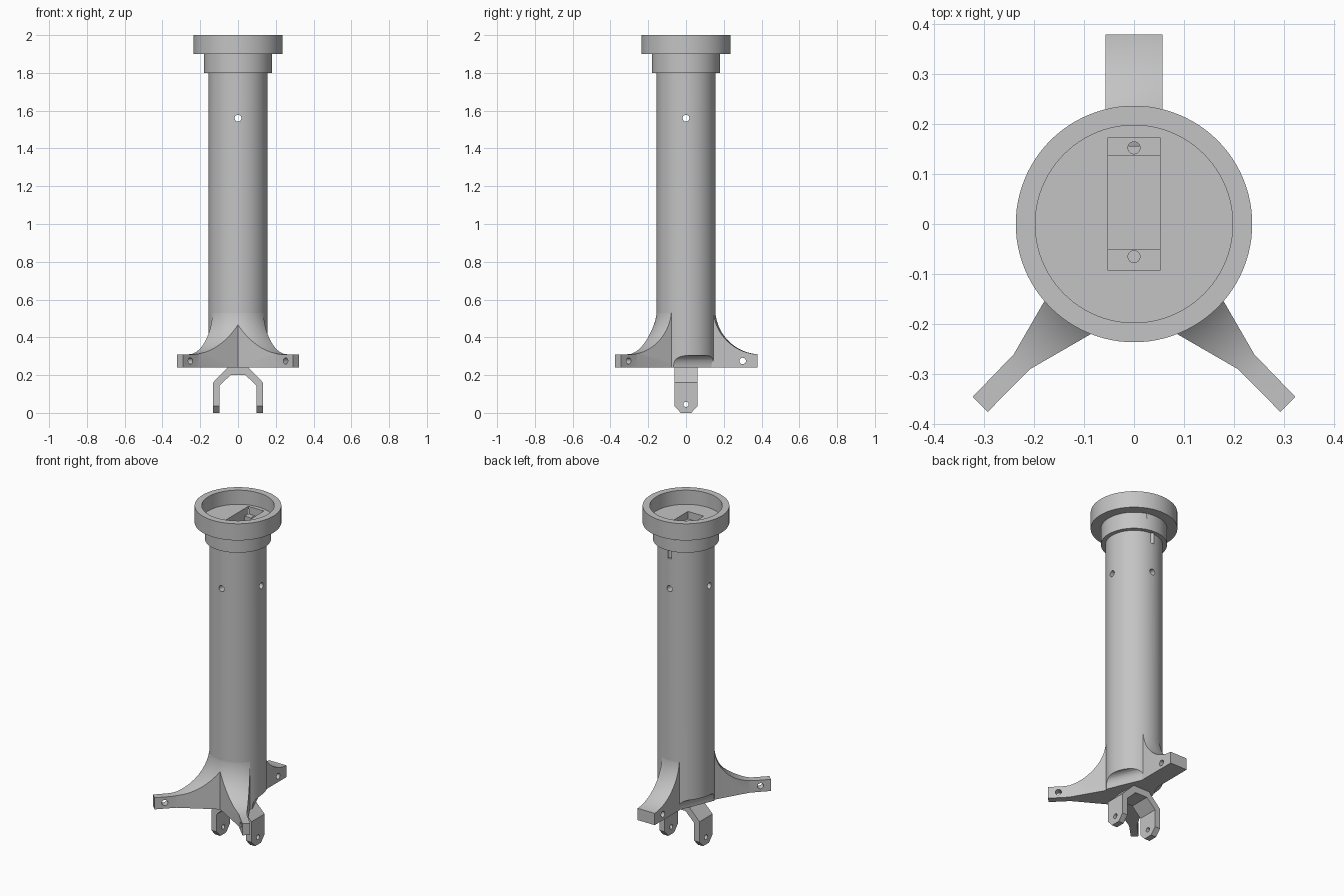
import bpy, bmesh, math
from math import sin, cos, radians, pi
from mathutils import Matrix, Vector

if "Cube" in bpy.data.objects:
    bpy.data.objects.remove(bpy.data.objects["Cube"], do_unlink=True)

grey = bpy.data.materials.new("plain_grey")
grey.use_nodes = True
grey.diffuse_color = (0.55, 0.55, 0.55, 1)
grey.node_tree.nodes["Principled BSDF"].inputs["Base Color"].default_value = (0.55, 0.55, 0.55, 1)


def finish(name, bm):
    bmesh.ops.remove_doubles(bm, verts=bm.verts, dist=1e-5)
    bmesh.ops.recalc_face_normals(bm, faces=bm.faces)
    mesh = bpy.data.meshes.new(name)
    bm.to_mesh(mesh)
    bm.free()
    mesh.materials.append(grey)
    ob = bpy.data.objects.new(name, mesh)
    bpy.context.collection.objects.link(ob)
    return ob


def lathe(name, profile, steps=96):
    bm = bmesh.new()
    vs = [bm.verts.new((r, 0, z)) for r, z in profile]
    es = [bm.edges.new(p) for p in zip(vs, vs[1:])]
    bmesh.ops.spin(bm, geom=vs + es, cent=(0, 0, 0), axis=(0, 0, 1),
                   angle=2 * pi, steps=steps)
    return finish(name, bm)


def prism(name, outline, origin, u, v, depth):
    """Extrude a 2D outline, laid on axes u and v, by the vector depth."""
    bm = bmesh.new()
    o, u, v = Vector(origin), Vector(u), Vector(v)
    face = bm.faces.new([bm.verts.new(o + u * a + v * b) for a, b in outline])
    ext = bmesh.ops.extrude_face_region(bm, geom=[face])["geom"]
    bmesh.ops.translate(bm, vec=depth, verts=[e for e in ext if isinstance(e, bmesh.types.BMVert)])
    return finish(name, bm)


def box(name, x, y, z):
    outline = [(x[0], y[0]), (x[1], y[0]), (x[1], y[1]), (x[0], y[1])]
    return prism(name, outline, (0, 0, z[0]), (1, 0, 0), (0, 1, 0), (0, 0, z[1] - z[0]))


def rod(name, centre, axis, radius, length):
    bm = bmesh.new()
    turn = Vector((0, 0, 1)).rotation_difference(Vector(axis)).to_matrix().to_4x4()
    bmesh.ops.create_cone(bm, cap_ends=True, segments=32, radius1=radius, radius2=radius,
                          depth=length, matrix=Matrix.Translation(centre) @ turn)
    return finish(name, bm)


def combine(ob, tools, operation="DIFFERENCE"):
    bpy.context.view_layer.objects.active = ob
    for tool in tools:
        mod = ob.modifiers.new("cut", "BOOLEAN")
        mod.operation, mod.solver, mod.object = operation, "EXACT", tool
        bpy.ops.object.modifier_apply(modifier=mod.name)
    for tool in tools:
        bpy.data.objects.remove(tool, do_unlink=True)


def smooth(ob):
    bpy.ops.object.select_all(action="DESELECT")
    ob.select_set(True)
    bpy.context.view_layer.objects.active = ob
    bpy.ops.object.shade_smooth_by_angle(angle=radians(25))


BASE, FOOT_TOP, COLUMN_R = 0.24, 0.31, 0.156

# Column with collar and cup at the top
column = lathe("column", [(0, BASE), (COLUMN_R, BASE), (COLUMN_R, 1.8), (0.18, 1.8),
                          (0.18, 1.9), (0.236, 1.9), (0.236, 2), (0.197, 2),
                          (0.197, 1.915), (0, 1.915)])

# Stepped pocket, screw holes and cross holes
cuts = [box("pocket", (-0.052, 0.052), (-0.05, 0.137), (1.72, 1.95)),
        box("ledge", (-0.052, 0.052), (-0.093, 0.173), (1.87, 1.96)),
        rod("cross_x", (0, 0, 1.56), (1, 0, 0), 0.018, 0.6),
        rod("cross_y", (0, 0, 1.56), (0, 1, 0), 0.018, 0.6)]
for y in (-0.065, 0.152):
    cuts.append(rod("screw_hole", (0, y, 1.815), (0, 0, 1), 0.012, 0.15))

# Coves undercutting the foot of the column between the legs
cove = [(0.105 + 0.05 * (1 - cos(a)), 0.255 + 0.05 * sin(a))
        for a in (radians(15 * i) for i in range(7))]
cove = [(0.105, 0.2)] + cove + [(0.3, 0.305), (0.3, 0.2)]
for angle in (radians(23), radians(157)):
    out = Vector((cos(angle), sin(angle), 0))
    side = Vector((-sin(angle), cos(angle), 0))
    cuts.append(prism("cove", cove, -0.3 * side, out, (0, 0, 1), 0.6 * side))
combine(column, cuts)
smooth(column)

# Legs: plan outlines trimmed by a flared skirt
front_plan = [(0, 0), (0, -0.17), (0.208, -0.29), (0.292, -0.375),
              (0.322, -0.345), (0.24, -0.26), (0.09, 0)]
back_plan = [(-0.057, 0), (0.057, 0), (0.057, 0.378), (-0.057, 0.378)]
flare = [(0.395 - 0.24 * sin(a), 0.55 - 0.24 * cos(a))
         for a in (pi / 2 * i / 20 for i in range(21))]
legs = [("left_front_leg", front_plan, (0.268, -0.318), (1, 1, 0)),
        ("right_front_leg", [(-x, y) for x, y in front_plan], (-0.268, -0.318), (-1, 1, 0)),
        ("back_leg", back_plan, (0, 0.3), (1, 0, 0))]
for name, plan, hole, axis in legs:
    leg = prism(name, plan, (0, 0, BASE), (1, 0, 0), (0, 1, 0), (0, 0, 0.5))
    skirt = lathe("skirt", [(0, 0.1), (0.6, 0.1), (0.6, FOOT_TOP)] + flare + [(0, 0.55)])
    combine(leg, [skirt], "INTERSECT")
    combine(leg, [rod("foot_hole", (*hole, 0.275), axis, 0.017, 0.2)])
    smooth(leg)

# Fork below the column
half = [(0.055, BASE), (0.133, 0.16), (0.133, 0), (0.098, 0), (0.098, 0.143), (0.04, 0.2)]
outline = half + [(-x, z) for x, z in reversed(half)]
fork = prism("fork", outline, (0, -0.062, 0), (1, 0, 0), (0, 0, 1), (0, 0.124, 0))
cuts = [rod("pin_hole", (0, 0, 0.045), (1, 0, 0), 0.014, 0.5)]
for s in (-1, 1):
    corner = [(s * 0.025, -0.003), (s * 0.065, 0.041), (s * 0.1, 0.041), (s * 0.1, -0.003)]
    cuts.append(prism("tip_corner", corner, (-0.3, 0, 0), (0, 1, 0), (0, 0, 1), (0.6, 0, 0)))
combine(fork, cuts)
smooth(fork)
